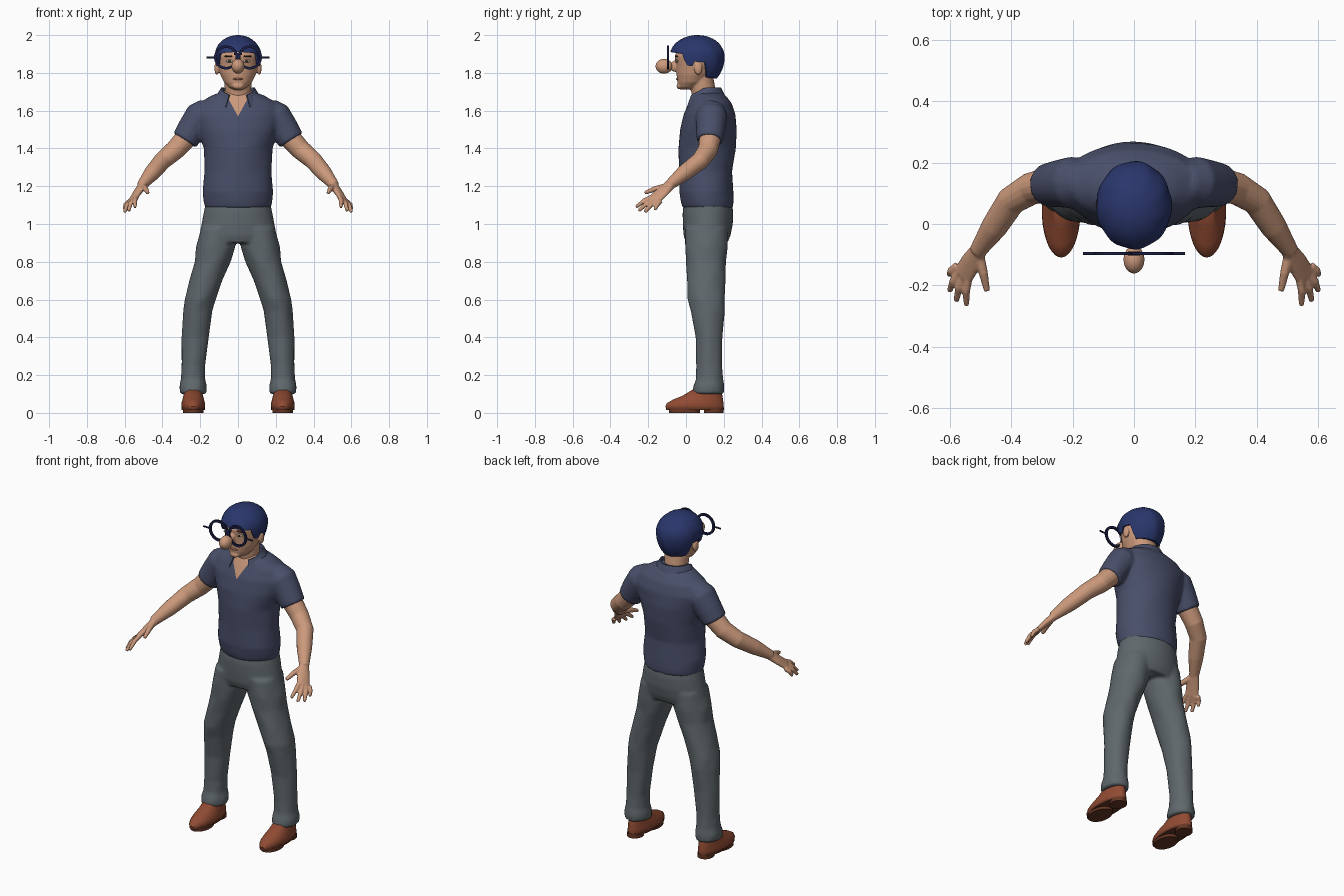
import bpy, bmesh, math
from math import sin, cos, pi
from mathutils import Vector, Matrix

if "Cube" in bpy.data.objects:
    bpy.data.objects.remove(bpy.data.objects["Cube"])


def material(name, r, g, b):
    m = bpy.data.materials.new(name)
    m.use_nodes = True
    m.diffuse_color = (r, g, b, 1)
    bsdf = next(n for n in m.node_tree.nodes if n.type == 'BSDF_PRINCIPLED')
    bsdf.inputs["Base Color"].default_value = (r, g, b, 1)
    bsdf.inputs["Roughness"].default_value = 0.8
    return m


SKIN = material("skin", .6, .32, .2)
SHIRT = material("slate blue cloth", .066, .078, .142)
PANTS = material("grey cloth", .115, .137, .15)
HAIR = material("navy hair", .023, .037, .15)
FRAME = material("dark navy plastic", .01, .013, .055)
LEATHER = material("brown leather", .28, .07, .033)
SOLE = material("dark brown rubber", .13, .036, .018)
LIP = material("lip", .42, .17, .11)
DARK = material("dark brown", .05, .025, .015)
WHITE = material("eye white", .5, .45, .4)


# --- helpers ---
def flat(z, hw, yf, yb, cx=0, wrinkle=0.0, n=40):
    """Horizontal oval ring given its half width, front and back."""
    pts = []
    for i in range(n):
        a = 2 * pi * i / n
        k = 1 + wrinkle * sin(5 * a + 37 * z)
        pts.append(Vector((cx + k * hw * cos(a), (yf + yb) / 2 + k * (yb - yf) / 2 * sin(a), z)))
    return pts


def loft(bm, rings, side=1):
    """Skin a list of rings and cap both ends; side=-1 mirrors in x."""
    vs = [[bm.verts.new((p.x * side, p.y, p.z)) for p in r] for r in rings]
    n = len(vs[0])
    for lo, hi in zip(vs, vs[1:]):
        for i in range(n):
            bm.faces.new((lo[i], lo[(i + 1) % n], hi[(i + 1) % n], hi[i]))
    bm.faces.new(vs[0])
    bm.faces.new(vs[-1])


def tube(bm, path, side=1, ref=(0, 1, 0), n=16):
    """Tube through (x, y, z, a[, b]); a is the radius along ref."""
    rings = []
    for i, p in enumerate(path):
        before, after = path[max(i - 1, 0)], path[min(i + 1, len(path) - 1)]
        t = (Vector(after[:3]) - Vector(before[:3])).normalized()
        v = Vector(ref)
        v = (v - t * v.dot(t)).normalized()
        u = t.cross(v)
        rings.append([Vector(p[:3]) + v * p[3] * cos(2 * pi * k / n) + u * p[-1] * sin(2 * pi * k / n)
                      for k in range(n)])
    loft(bm, rings, side)


def ball(bm, centre, size, side=1):
    m = Matrix.Translation((centre[0] * side, centre[1], centre[2])) @ Matrix.Diagonal((*size, 1))
    bmesh.ops.create_uvsphere(bm, u_segments=24, v_segments=16, radius=1, matrix=m)


def finish(name, bm, mat, voxel=0, smooth=4):
    """Make the object; with a voxel size, fuse its parts into one surface."""
    bmesh.ops.recalc_face_normals(bm, faces=bm.faces)
    me = bpy.data.meshes.new(name)
    bm.to_mesh(me)
    bm.free()
    ob = bpy.data.objects.new(name, me)
    bpy.context.collection.objects.link(ob)
    me.materials.append(mat)
    bpy.ops.object.select_all(action='DESELECT')
    bpy.context.view_layer.objects.active = ob
    ob.select_set(True)
    if voxel:
        r = ob.modifiers.new("fuse", 'REMESH')
        r.mode, r.voxel_size, r.use_smooth_shade = 'VOXEL', voxel, True
        s = ob.modifiers.new("soften", 'SMOOTH')
        s.factor, s.iterations = .5, smooth
        bpy.ops.object.modifier_apply(modifier="fuse")
        bpy.ops.object.modifier_apply(modifier="soften")
        bpy.ops.object.shade_smooth()
    else:
        bpy.ops.object.shade_smooth_by_angle(angle=math.radians(40))
    return ob


def lerp(x, table):
    for (x0, y0), (x1, y1) in zip(table, table[1:]):
        if x <= x1:
            return y0 + (y1 - y0) * max(x - x0, 0) / (x1 - x0)
    return table[-1][1]


# --- skin: head, neck, arms and hands ---
bm = bmesh.new()
loft(bm, [flat(*r) for r in (
    (1.712, .025, -.03, .03), (1.725, .05, -.04, .07), (1.75, .074, -.046, .11),
    (1.79, .094, -.05, .14), (1.84, .107, -.052, .17), (1.89, .112, -.06, .185),
    (1.95, .095, -.03, .17), (1.98, .055, .01, .13))])
loft(bm, [flat(*r) for r in (
    (1.55, .06, .04, .16), (1.66, .068, .035, .16), (1.72, .07, .025, .155), (1.8, .075, .03, .14))])
ball(bm, (0, -.06, 1.835), (.018, .024, .03))
ball(bm, (0, -.036, 1.73), (.03, .014, .016))
FINGERS = (((.535, -.165, 1.15), (.545, -.265, 1.09)), ((.55, -.163, 1.135), (.578, -.25, 1.07)),
           ((.565, -.152, 1.125), (.6, -.218, 1.063)), ((.575, -.135, 1.12), (.602, -.165, 1.075)))
for s in (1, -1):
    ball(bm, (.112, .065, 1.825), (.013, .022, .036), s)
    tube(bm, ((.23, .13, 1.53, .055), (.275, .128, 1.455, .058), (.335, .115, 1.39, .053),
              (.4, .075, 1.335, .048), (.455, -.01, 1.27, .043), (.51, -.09, 1.205, .027)), s)
    tube(bm, ((.495, -.07, 1.22, .026, .025), (.53, -.125, 1.17, .038, .019),
              (.557, -.168, 1.13, .04, .014)), s, ref=(.55, .6, -.35))
    tube(bm, ((.505, -.1, 1.2, .018), (.49, -.16, 1.187, .015), (.478, -.218, 1.165, .01)), s, (0, 0, 1))
    for root, tip in FINGERS:
        root, tip = Vector(root), Vector(tip)
        mid = (root + tip) / 2 + Vector((.006, -.002, .006))
        tube(bm, ((*root, .013), (*mid, .013), (*tip, .009)), s, (1, 0, 0))
finish("head_and_arms", bm, SKIN, .005, 3)

# --- face details ---
for name, mat, c, size in (("eye", WHITE, (.045, -.048, 1.862), (.02, .006, .008)),
                           ("iris", DARK, (.045, -.053, 1.862), (.007, .003, .007)),
                           ("eyebrow", DARK, (.047, -.05, 1.888), (.027, .007, .005))):
    for s, label in ((1, "left"), (-1, "right")):
        bm = bmesh.new()
        ball(bm, c, size, s)
        finish(label + "_" + name, bm, mat)
bm = bmesh.new()
ball(bm, (0, -.045, 1.768), (.028, .008, .006))
finish("lips", bm, LIP)

# --- hair: dome whose lower edge dips behind the ears ---
EDGE = ((-1, 1.77), (-.45, 1.775), (-.3, 1.855), (.1, 1.86), (.2, 1.835), (.42, 1.84), (.55, 1.9), (1, 1.91))
STEPS, ROUND = 16, 64
rings = [[] for _ in range(STEPS + 2)]
for i in range(ROUND):
    a = 2 * pi * i / ROUND
    h = lerp(cos(a), EDGE) - 1.89
    low = math.asin(h / (.11 if h > 0 else .17))
    for j in range(STEPS + 1):
        e = pi / 2 - .03 + (low - pi / 2 + .03) * j / STEPS
        k = cos(e) * (1 + .012 * sin(9 * a + 4 * e))
        z = 1.89 + sin(e) * (.11 if e > 0 else .17)
        rings[j].append(Vector((.123 * k * sin(a), .06 - .144 * k * cos(a), z)))
    p = rings[STEPS][-1]
    rings[-1].append(Vector((p.x * .8, .06 + (p.y - .06) * .8, p.z + .005)))
bm = bmesh.new()
loft(bm, rings)
finish("hair", bm, HAIR)

# --- disguise glasses with a round nose ---
bm = bmesh.new()
for s in (1, -1):
    hoop = []
    for i in range(40):
        a = 2 * pi * i / 40
        hoop.append([Vector((.063 + r * cos(a), y, 1.882 + r * sin(a)))
                     for r, y in ((.05, -.101), (.064, -.101), (.064, -.091), (.05, -.091))])
    loft(bm, hoop + hoop[:1], s)
    tube(bm, ((.12, -.096, 1.882, .005), (.166, -.096, 1.882, .005)), s)
tube(bm, ((-.02, -.096, 1.9, .006), (.02, -.096, 1.9, .006)))
finish("glasses_frame", bm, FRAME)
bm = bmesh.new()
ball(bm, (0, -.116, 1.835), (.034, .045, .039))
finish("round_nose", bm, SKIN)

# --- shirt: torso and sleeves fused, then an open V at the neck ---
bm = bmesh.new()
loft(bm, [flat(*r, 0, .008) for r in (
    (1.085, .174, -.017, .25), (1.12, .182, -.027, .252), (1.17, .187, -.036, .25),
    (1.28, .177, -.036, .245), (1.4, .182, -.04, .264), (1.5, .215, -.032, .268),
    (1.58, .238, -.012, .262), (1.64, .208, .013, .242), (1.68, .14, .03, .21), (1.71, .06, .05, .165))])
for s in (1, -1):
    tube(bm, ((.16, .135, 1.6, .07), (.2, .135, 1.572, .085, .082), (.24, .132, 1.51, .078),
              (.283, .126, 1.442, .071)), s)
shirt = finish("shirt", bm, SHIRT, .009, 5)
shirt.data.materials.append(SKIN)
bm = bmesh.new()
bm.from_mesh(shirt.data)
SLOPE, TIP = .55, 1.57
for s in (1, -1):
    near = [f for f in bm.faces if f.calc_center_median().y < .1 and f.calc_center_median().z > TIP - .02]
    geom = near + list({e for f in near for e in f.edges}) + list({v for f in near for v in f.verts})
    bmesh.ops.bisect_plane(bm, geom=geom, plane_co=(0, 0, TIP), plane_no=(s, 0, -SLOPE))
for f in bm.faces:
    c = f.calc_center_median()
    if c.y < .1 and abs(c.x) < SLOPE * (c.z - TIP):
        f.material_index = 1
bm.to_mesh(shirt.data)
bm.free()

# --- collar: folded strip around the neck, open in front ---
bm = bmesh.new()
rows = []
for i in range(33):
    a = math.radians(32 + 296 * i / 32)
    front = max(cos(a), 0)
    top = 1.722 - .045 * front
    rows.append([Vector((rx * sin(a), .1 - ry * cos(a), top - drop)) for rx, ry, drop in (
        (.078, .073, .02), (.082, .078, 0), (.09, .086, 0), (.122, .112, .055 + .01 * front),
        (.112, .1, .06 + .01 * front))])
loft(bm, rows)
finish("collar", bm, SHIRT)

# --- trousers ---
bm = bmesh.new()
loft(bm, [flat(*r) for r in (
    (1.125, .168, -.01, .243), (1.06, .182, -.018, .25), (1, .193, -.017, .248),
    (.94, .205, -.013, .236), (.9, .205, 0, .22))])
for s in (1, -1):
    loft(bm, [flat(*r, .018) for r in (
        (.98, .09, -.005, .225, .105), (.88, .104, -.005, .22, .117), (.8, .095, 0, .212, .135),
        (.7, .087, .005, .208, .17), (.6, .082, .01, .206, .2), (.54, .077, .025, .205, .212),
        (.4, .072, .052, .193, .226), (.25, .062, .055, .192, .236), (.18, .064, .052, .196, .238),
        (.14, .073, .038, .203, .238), (.1, .07, .032, .202, .238))], s)
finish("trousers", bm, PANTS, .009, 5)

# --- shoes ---
for s, label in ((1, "left"), (-1, "right")):
    bm = bmesh.new()
    loft(bm, [flat(*r, .237) for r in (
        (.022, .058, -.105, .198), (.035, .063, -.109, .2), (.052, .062, -.1, .198),
        (.07, .057, -.07, .196), (.09, .052, -.02, .193), (.12, .046, .03, .185))], s)
    finish(label + "_shoe", bm, LEATHER)
    bm = bmesh.new()
    loft(bm, [flat(z, .062, -.106, .2, .237) for z in (.016, .028)], s)
    loft(bm, [flat(z, .055, -.09, .075, .237) for z in (0, .02)], s)
    loft(bm, [flat(z, .045, .095, .198, .237) for z in (0, .02)], s)
    finish(label + "_sole", bm, SOLE)
